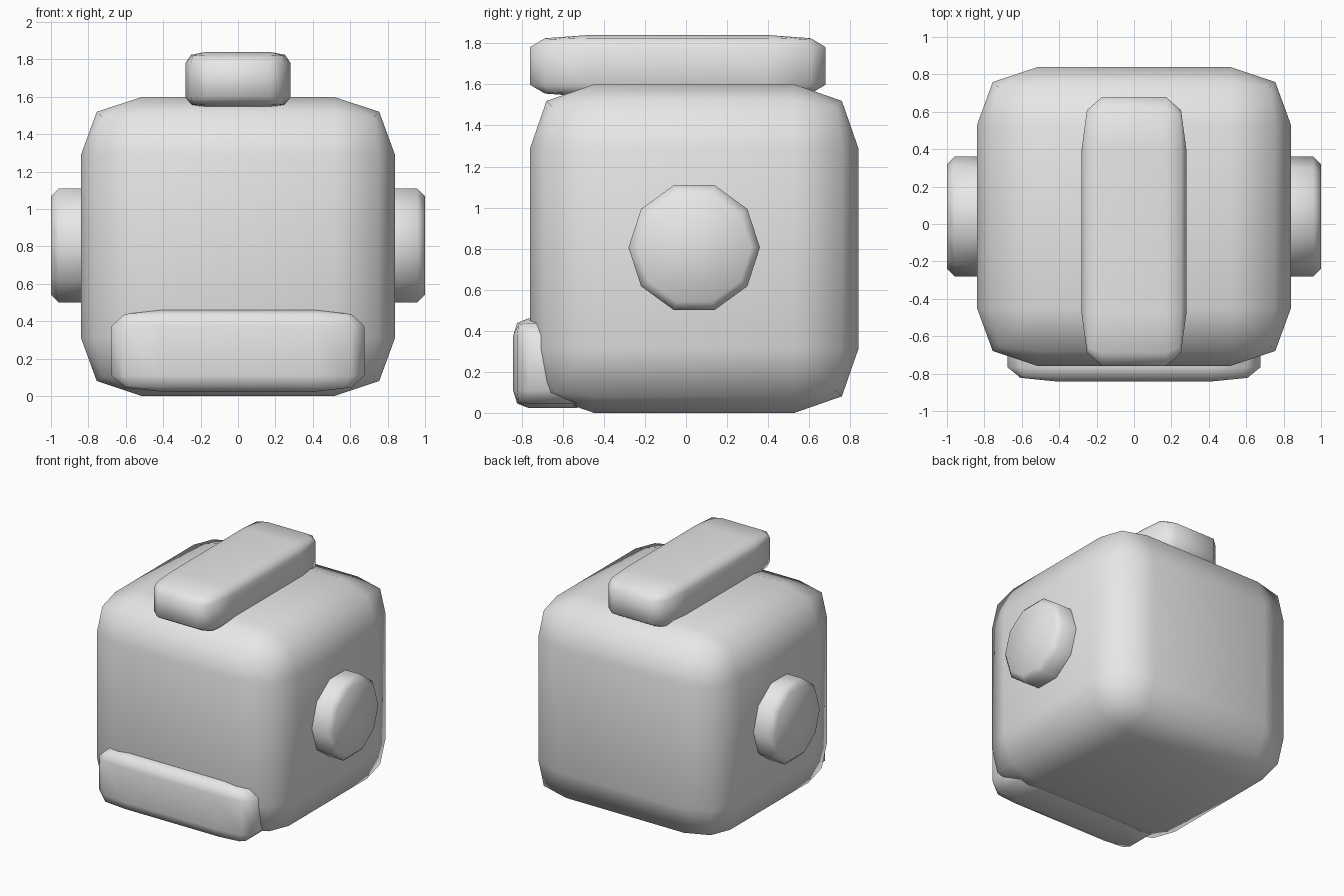
import bpy, bmesh, math
from mathutils import Matrix

cube = bpy.data.objects.get("Cube")
if cube:
    bpy.data.objects.remove(cube, do_unlink=True)

grey = bpy.data.materials.new("plain_grey")
grey.use_nodes = True
grey.diffuse_color = (0.8, 0.8, 0.8, 1)
grey.node_tree.nodes["Principled BSDF"].inputs["Base Color"].default_value = (0.8, 0.8, 0.8, 1)


def finish(name, bm):
    """Turn a bmesh into a smooth grey object."""
    bmesh.ops.recalc_face_normals(bm, faces=bm.faces)
    for face in bm.faces:
        face.smooth = True
    mesh = bpy.data.meshes.new(name)
    bm.to_mesh(mesh)
    bm.free()
    mesh.materials.append(grey)
    obj = bpy.data.objects.new(name, mesh)
    bpy.context.collection.objects.link(obj)
    return obj


def rounded_block(name, centre, half):
    """Softly bevelled cube stretched to the given half sizes."""
    bm = bmesh.new()
    bmesh.ops.create_cube(bm, size=2)
    bmesh.ops.bevel(bm, geom=bm.edges[:], offset=0.39, offset_type='OFFSET',
                    segments=2, profile=0.55, affect='EDGES')
    # Even out the middle vertex of every corner
    for v in bm.verts:
        if min(abs(c) for c in v.co) > 0.7:
            v.co = [math.copysign(0.865, c) for c in v.co]
    bmesh.ops.scale(bm, vec=half, verts=bm.verts)
    bmesh.ops.translate(bm, vec=centre, verts=bm.verts)
    return finish(name, bm)


def side_knob(name, side):
    """Ten-sided disc with a chamfered outer rim."""
    bm = bmesh.new()
    bmesh.ops.create_cone(bm, cap_ends=True, segments=10, radius1=0.32,
                          radius2=0.32, depth=0.4)
    # Put a rim corner on the horizontal axis before turning the disc sideways
    first = max(bm.verts, key=lambda v: v.co.z).co
    spin = Matrix.Rotation(math.pi / 2 - math.atan2(first.y, first.x), 3, 'Z')
    turn = Matrix.Rotation(side * math.pi / 2, 3, 'Y')
    rim = [e for e in bm.edges if all(v.co.z > 0.1 for v in e.verts)]
    bmesh.ops.bevel(bm, geom=rim, offset=0.04, segments=1, profile=0.5,
                    affect='EDGES')
    bmesh.ops.transform(bm, matrix=turn @ spin, verts=bm.verts)
    bmesh.ops.translate(bm, vec=(side * 0.8, 0.04, 0.805), verts=bm.verts)
    return finish(name, bm)


# Main body, top bar and front lower plate
rounded_block("body", (0, 0.04, 0.8), (0.84, 0.8, 0.8))
rounded_block("top_bar", (0, -0.04, 1.69), (0.28, 0.72, 0.15))
rounded_block("front_plate", (0, -0.65, 0.242), (0.675, 0.192, 0.218))

# Knobs on both sides
for label, side in (("left", 1), ("right", -1)):
    side_knob(label + "_knob", side)
